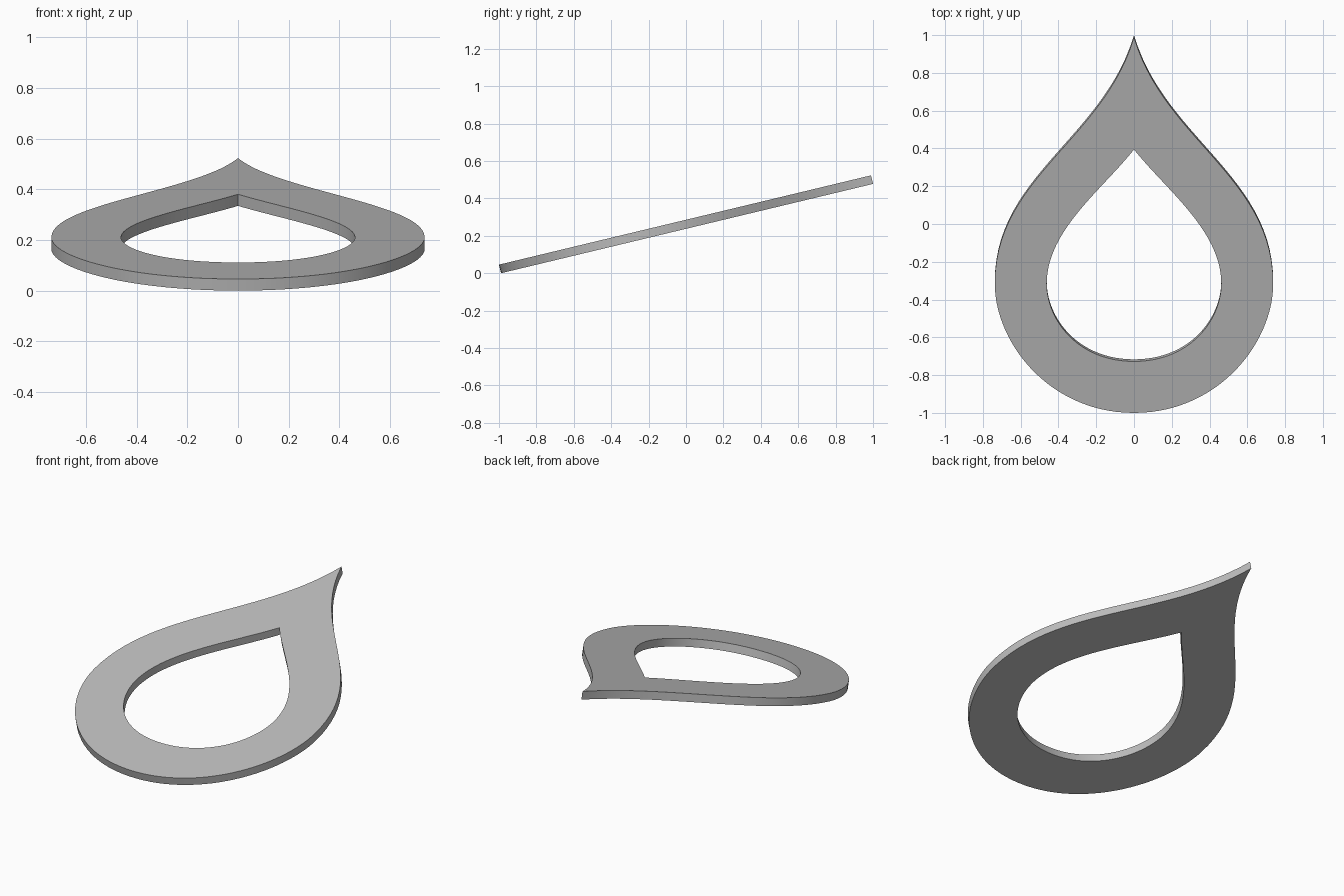
import bpy
import math
from mathutils import Vector, geometry

cube = bpy.data.objects.get("Cube")
if cube:
    bpy.data.objects.remove(cube, do_unlink=True)

TILT = math.atan(0.24)
THICK = 0.047
STEPS = 28

grey = bpy.data.materials.new("plain grey")
grey.use_nodes = True
colour = (0.5, 0.5, 0.5, 1)
grey.diffuse_color = colour
grey.node_tree.nodes["Principled BSDF"].inputs["Base Color"].default_value = colour


def half_outline(*controls):
    """Right half of a teardrop, tip to base, through cubic segments."""
    pts = []
    for i in range(0, len(controls) - 1, 3):
        a, b, c, d = (Vector((x, y, 0)) for x, y in controls[i:i + 4])
        seg = geometry.interpolate_bezier(a, b, c, d, STEPS)
        pts += seg[1:] if pts else seg
    return pts


def add_loop(curve, half):
    """Mirror the half outline and add it as a closed spline."""
    mirrored = [Vector((-p.x, p.y, 0)) for p in reversed(half[1:-1])]
    loop = half + mirrored
    spline = curve.splines.new('POLY')
    spline.points.add(len(loop) - 1)
    for sp, p in zip(spline.points, loop):
        sp.co = (p.x, p.y / math.cos(TILT), 0, 1)
    spline.use_cyclic_u = True


# Teardrop plate with a teardrop hole
curve = bpy.data.curves.new("teardrop_ring", 'CURVE')
curve.dimensions = '2D'
curve.fill_mode = 'BOTH'
curve.extrude = THICK / 2
add_loop(curve, half_outline((0, 0.9945), (0.16, 0.45), (0.737, 0.25), (0.737, -0.31),
                             (0.737, -0.62), (0.45, -0.9945), (0, -0.9945)))
add_loop(curve, half_outline((0, 0.4), (0.17, 0.185), (0.462, -0.03), (0.462, -0.31),
                             (0.462, -0.5), (0.3, -0.722), (0, -0.722)))
curve.materials.append(grey)

ring = bpy.data.objects.new("teardrop_ring", curve)
bpy.context.collection.objects.link(ring)
ring.rotation_euler.x = TILT
ring.location.z = 0.9945 * math.tan(TILT) + THICK / 2 * math.cos(TILT)

# Solid mesh with smooth rims and sharp edges
bpy.ops.object.select_all(action='DESELECT')
ring.select_set(True)
bpy.context.view_layer.objects.active = ring
bpy.ops.object.convert(target='MESH')
ring = bpy.context.object
bpy.ops.object.mode_set(mode='EDIT')
bpy.ops.mesh.select_all(action='SELECT')
bpy.ops.mesh.remove_doubles(threshold=0.0001)
bpy.ops.mesh.normals_make_consistent(inside=False)
bpy.ops.object.mode_set(mode='OBJECT')
bpy.ops.object.shade_smooth_by_angle(angle=math.radians(30))
